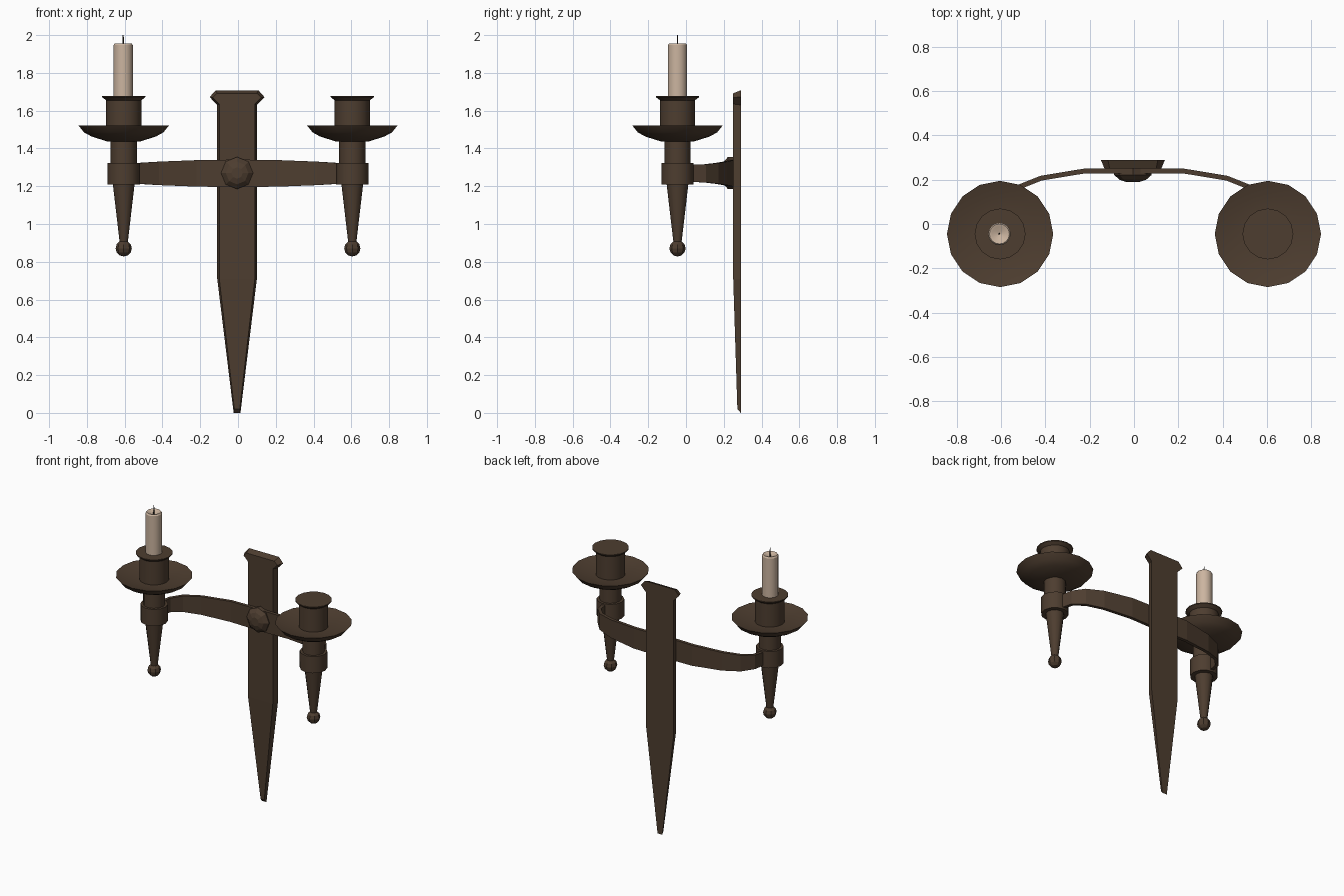
import bpy, bmesh, math
from mathutils import Vector

if "Cube" in bpy.data.objects:
    bpy.data.objects.remove(bpy.data.objects["Cube"])


def material(name, rgb):
    m = bpy.data.materials.new(name)
    m.diffuse_color = (*rgb, 1)
    m.use_nodes = True
    m.node_tree.nodes["Principled BSDF"].inputs["Base Color"].default_value = m.diffuse_color
    return m


IRON = material("dark_brown_iron", (0.075, 0.047, 0.029))
WAX = material("cream_wax", (0.60, 0.46, 0.35))
WICK = material("charred_wick", (0.025, 0.02, 0.016))


def finish(bm, name, mat, smooth=False):
    bmesh.ops.recalc_face_normals(bm, faces=bm.faces)
    me = bpy.data.meshes.new(name)
    bm.to_mesh(me)
    bm.free()
    me.materials.append(mat)
    ob = bpy.data.objects.new(name, me)
    bpy.context.collection.objects.link(ob)
    if smooth:
        bpy.ops.object.select_all(action='DESELECT')
        ob.select_set(True)
        bpy.context.view_layer.objects.active = ob
        bpy.ops.object.shade_smooth_by_angle(angle=math.radians(32))
    return ob


def loft(bm, rings):
    """Skin closed rings of points and cap both ends."""
    vs = [[bm.verts.new(p) for p in r] for r in rings]
    n = len(vs[0])
    for a, b in zip(vs, vs[1:]):
        for i in range(n):
            j = (i + 1) % n
            bm.faces.new((a[i], a[j], b[j], b[i]))
    bm.faces.new(vs[0][::-1])
    bm.faces.new(vs[-1])


def lathe(name, profile, cx, cy, sides, mat, smooth=True):
    """Revolve (radius, z) pairs around a vertical axis."""
    bm = bmesh.new()
    rings = []
    for r, z in profile:
        rings.append([(cx + r * math.cos(2 * math.pi * i / sides),
                       cy + r * math.sin(2 * math.pi * i / sides), z)
                      for i in range(sides)])
    loft(bm, rings)
    return finish(bm, name, mat, smooth)


# Back plate: flared head, tapered point, chamfered front edge
PX = -0.005
back = [(0.018, 0.0, 0.29), (0.105, 0.71, 0.29), (0.105, 1.63, 0.29),
        (0.145, 1.672, 0.29), (0.113, 1.708, 0.29)]
front = [(0.014, 0.02, 0.272), (0.094, 0.71, 0.25), (0.094, 1.635, 0.25),
         (0.128, 1.67, 0.25), (0.105, 1.692, 0.25)]
bm = bmesh.new()
grid = [[bm.verts.new((PX + s * x, y, z)) for x, z, y in side]
        for side, s in ((back, -1), (front, -1), (front, 1), (back, 1))]
for k in range(4):
    a, b = grid[k], grid[(k + 1) % 4]
    for i in range(4):
        bm.faces.new((a[i], b[i], b[i + 1], a[i + 1]))
for i in (0, 4):
    bm.faces.new([col[i] for col in grid])
finish(bm, "back_plate", IRON)

# Curved crossbar: flat strap swept across in plan, narrowing to its ends
half = [(0.0, 0.24, 0.073), (0.22, 0.24, 0.07), (0.42, 0.207, 0.062),
        (0.53, 0.163, 0.055), (0.588, 0.10, 0.048), (0.605, 0.02, 0.045)]
path = [(-x, y, h) for x, y, h in half[:0:-1]] + half
bm = bmesh.new()
rings = []
for i, (x, y, h) in enumerate(path):
    p, q = path[max(i - 1, 0)], path[min(i + 1, len(path) - 1)]
    n = Vector((-(q[1] - p[1]), q[0] - p[0], 0)).normalized() * 0.011
    c = Vector((x, y, 1.268))
    up = Vector((0, 0, h))
    rings.append([c - n - up, c + n - up, c + n + up, c - n + up])
loft(bm, rings)
finish(bm, "crossbar", IRON)

# Octagonal rivet in the middle
bm = bmesh.new()
loft(bm, [[(PX + r * math.cos(math.pi * i / 4), y, 1.27 + r * math.sin(math.pi * i / 4))
           for i in range(8)]
          for r, y in ((0.085, 0.25), (0.085, 0.222), (0.06, 0.2), (0.03, 0.19))])
finish(bm, "centre_rivet", IRON)

# Candle holders
CY = -0.045
for s, side in ((-1, "left"), (1, "right")):
    cx = s * 0.605
    lathe(side + "_spike", [(0.02, 0.89), (0.058, 1.215)], cx, CY, 12, IRON)
    lathe(side + "_collar", [(0.086, 1.21), (0.086, 1.324)], cx, CY, 12, IRON)
    lathe(side + "_stem", [(0.069, 1.32), (0.069, 1.45)], cx, CY, 12, IRON)
    lathe(side + "_drip_dish",
          [(0.09, 1.438), (0.17, 1.463), (0.21, 1.485), (0.24, 1.522),
           (0.18, 1.505), (0.09, 1.495)], cx, CY, 16, IRON)
    lathe(side + "_cup",
          [(0.093, 1.49), (0.093, 1.655), (0.115, 1.672), (0.115, 1.678)],
          cx, CY, 16, IRON)
    bm = bmesh.new()
    bmesh.ops.create_uvsphere(bm, u_segments=8, v_segments=6, radius=0.043)
    bmesh.ops.translate(bm, verts=bm.verts, vec=(cx, CY, 0.871))
    finish(bm, side + "_ball_tip", IRON)

# Candle with a dished top, and its wick
lathe("candle", [(0.051, 1.67), (0.051, 1.947), (0.045, 1.956), (0.034, 1.953), (0.006, 1.938)],
      -0.608, CY, 16, WAX)
lathe("wick", [(0.004, 1.93), (0.003, 2.0)], -0.608, CY, 6, WICK)
